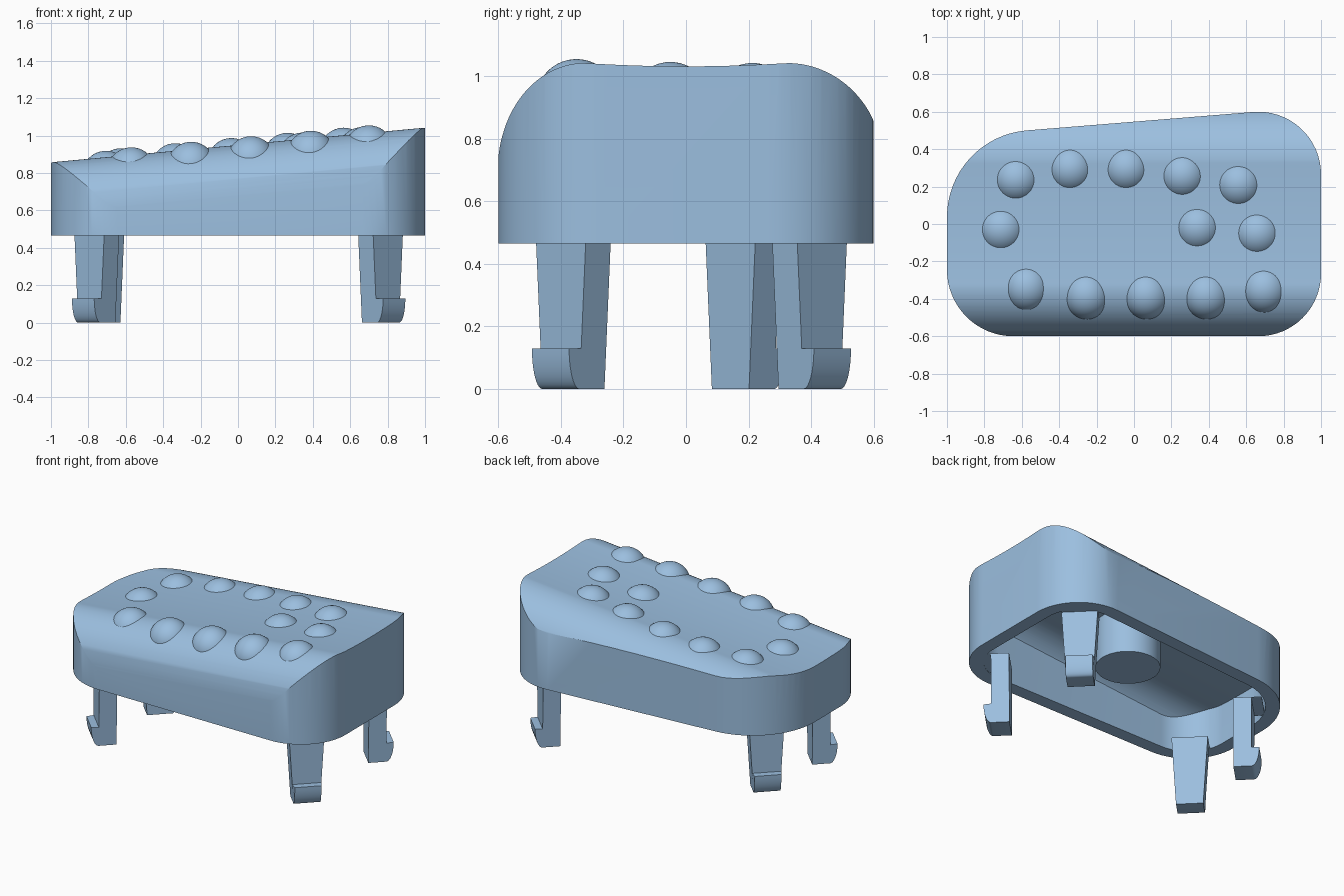
import bpy, bmesh, math
from mathutils import Vector

if "Cube" in bpy.data.objects:
    bpy.data.objects.remove(bpy.data.objects["Cube"])

blue = bpy.data.materials.new("light_blue")
blue.diffuse_color = (0.33, 0.52, 0.74, 1)
blue.use_nodes = True
blue.node_tree.nodes["Principled BSDF"].inputs["Base Color"].default_value = blue.diffuse_color
BASE, SLOPE = 0.465, 0.0925


def add_object(name, bm, smooth=True):
    bmesh.ops.recalc_face_normals(bm, faces=bm.faces)
    mesh = bpy.data.meshes.new(name)
    bm.to_mesh(mesh)
    bm.free()
    mesh.materials.append(blue)
    obj = bpy.data.objects.new(name, mesh)
    bpy.context.collection.objects.link(obj)
    if smooth:
        shade(obj)
    return obj


def shade(obj):
    bpy.ops.object.select_all(action='DESELECT')
    obj.select_set(True)
    bpy.context.view_layer.objects.active = obj
    bpy.ops.object.shade_smooth_by_angle(angle=math.radians(30))


def extrude(points, offset):
    bm = bmesh.new()
    face = bm.faces.new([bm.verts.new(p) for p in points])
    new = bmesh.ops.extrude_face_region(bm, geom=[face])["geom"]
    bmesh.ops.translate(bm, vec=offset, verts=[v for v in new if isinstance(v, bmesh.types.BMVert)])
    return bm


def drop(y):
    """Height of the cross profile relative to the tilted top line."""
    a = abs(y)
    if a < 0.33:
        return -0.011 * (1 - (a / 0.33) ** 2)
    t = min((a - 0.33) / (0.272 if y < 0 else 0.31), 1)
    return -0.31 * (1 - math.sqrt(1 - t * t))


def outline(inset, z):
    """Rounded four-sided plan, with a slanted back edge."""
    slant = math.degrees(math.atan(0.09))
    corners = [(-0.645, -0.245, 0.355, 180, 270), (0.665, -0.265, 0.335, 270, 360),
               (0.665, 0.265, 0.335, 0, 90 + slant), (-0.535, 0.037, 0.465, 90 + slant, 180)]
    pts = []
    for cx, cy, r, a0, a1 in corners:
        for i in range(17):
            a = math.radians(a0 + (a1 - a0) * i / 16)
            pts.append((cx + (r - inset) * math.cos(a), cy + (r - inset) * math.sin(a), z))
    return pts


def boolean(target, cutter, operation):
    mod = target.modifiers.new("cut", 'BOOLEAN')
    mod.object, mod.operation, mod.solver = cutter, operation, 'EXACT'
    bpy.context.view_layer.objects.active = target
    bpy.ops.object.modifier_apply(modifier=mod.name)
    bpy.data.objects.remove(cutter)


def shell_solid(name, inset, z0, lower):
    """Plan prism trimmed by the tilted top profile."""
    prism = add_object(name, extrude(outline(inset, z0), (0, 0, 1.6 - z0)), False)
    ys = [-0.7, -0.602, -0.601, -0.599, -0.595] + [-0.59 + 0.0125 * i for i in range(100)] + [0.7]
    x = -1.2
    pts = [(x, y, 0.95 + SLOPE * x + drop(y) - lower) for y in ys]
    pts += [(x, 0.7, 0.0), (x, -0.7, 0.0)]
    trim = add_object("top_trim", extrude(pts, (2.4, 0, 2.4 * SLOPE)), False)
    boolean(prism, trim, 'INTERSECT')
    return prism


# Hollow body
body = shell_solid("body", 0, BASE, 0)
cavity = shell_solid("cavity", 0.09, 0.35, 0.12)
boolean(body, cavity, 'DIFFERENCE')
shade(body)

# Inner post
bm = bmesh.new()
bmesh.ops.create_cone(bm, cap_ends=True, segments=48, radius1=0.2, radius2=0.2, depth=0.31)
bmesh.ops.translate(bm, vec=(0.045, -0.005, 0.7), verts=bm.verts)
add_object("inner_post", bm)

# Shallow domes on the top
domes = [(-0.625, 0.24), (-0.335, 0.295), (-0.035, 0.295), (0.265, 0.26), (0.565, 0.212),
         (-0.705, -0.03), (0.345, -0.02), (0.665, -0.05),
         (-0.57, -0.34), (-0.25, -0.38), (0.07, -0.38), (0.39, -0.38), (0.7, -0.35)]
for x, y in domes:
    bm = bmesh.new()
    bmesh.ops.create_uvsphere(bm, u_segments=40, v_segments=28, radius=0.13)
    bmesh.ops.bisect_plane(bm, geom=bm.verts[:] + bm.edges[:] + bm.faces[:],
                           plane_co=(0, 0, -0.01), plane_no=(0, 0, 1), clear_inner=True)
    z = 0.95 + SLOPE * x - (0.096 if abs(y) < 0.1 else 0.09)
    bmesh.ops.translate(bm, vec=(x, y, z), verts=bm.verts)
    add_object("top_dome", bm)

# Tapered diagonal legs with rounded outward hooks and a thin tab to the rim
hook = [(0.047 * math.sin(a), 0.13 * (1 - math.cos(a)))
        for a in [math.pi / 2 * i / 10 for i in range(11)]]
side = [(-0.113, 0)] + hook + [(0, 0.13), (0, 0.467), (0.065, 0.467), (0.065, 0.473), (-0.113, 0.473)]
for name, x, y in [("front_right_leg", 0.802, -0.4), ("front_left_leg", -0.795, -0.4),
                   ("back_right_leg", 0.802, 0.435), ("back_left_leg", -0.768, 0.222)]:
    out = Vector((math.copysign(1, x), math.copysign(1, y), 0)).normalized()
    across = Vector((-out.y, out.x, 0))
    bm = extrude([(r, -1, z) for r, z in side], (0, 2, 0))
    for v in bm.verts:
        r, s, z = v.co
        half = 0.084 if r > 0 and z < 0.2 else 0.084 + 0.06 * z
        v.co = Vector((x, y, z)) + out * r + across * (s * half)
    add_object(name, bm)
